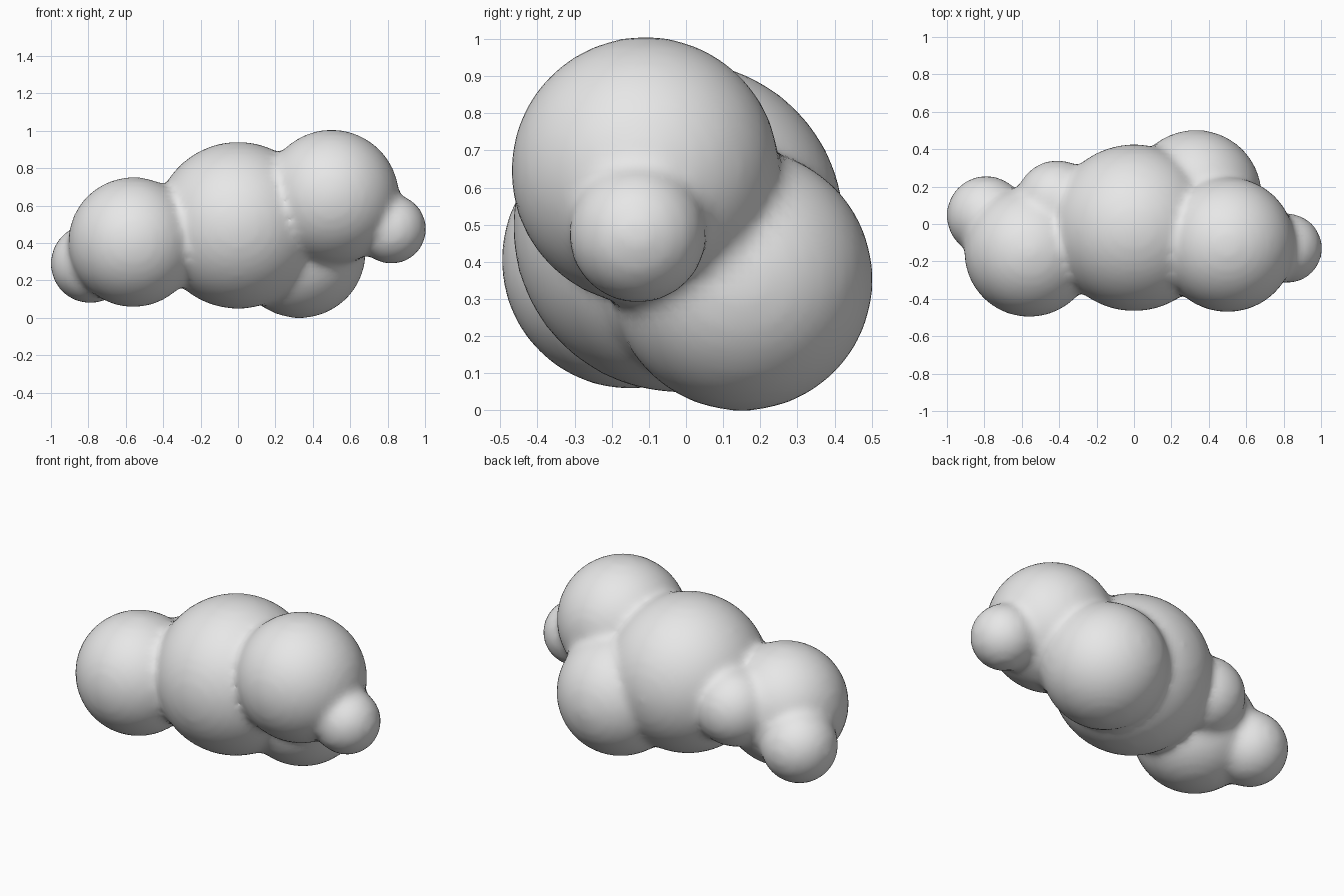
import bpy, bmesh
from mathutils import Matrix

if "Cube" in bpy.data.objects:
    bpy.data.objects.remove(bpy.data.objects["Cube"])

# Overlapping puffs: centre x, y, z, radius
PUFFS = [
    (0.00, -0.02, 0.495, 0.447),   # middle
    (-0.56, -0.15, 0.405, 0.348),  # left
    (0.50, -0.11, 0.645, 0.362),   # upper right
    (0.33, 0.15, 0.352, 0.354),    # lower back right
    (0.82, -0.13, 0.475, 0.187),   # small right tip
    (-0.79, 0.045, 0.290, 0.213),  # small left tip
    (-0.41, 0.12, 0.45, 0.222),    # small back left
]

bm = bmesh.new()
for x, y, z, r in PUFFS:
    bmesh.ops.create_icosphere(bm, subdivisions=4, radius=r,
                               matrix=Matrix.Translation((x, y, z)))
mesh = bpy.data.meshes.new("cloud")
bm.to_mesh(mesh)
bm.free()
cloud = bpy.data.objects.new("cloud", mesh)
bpy.context.collection.objects.link(cloud)

# One flat colour
mat = bpy.data.materials.new("cloud grey")
mat.diffuse_color = (0.8, 0.8, 0.8, 1)
mat.use_nodes = True
mat.node_tree.nodes["Principled BSDF"].inputs["Base Color"].default_value = mat.diffuse_color
mesh.materials.append(mat)

# Fuse the puffs into one skin and soften the creases
remesh = cloud.modifiers.new("fuse", 'REMESH')
remesh.mode = 'VOXEL'
remesh.voxel_size = 0.025
remesh.use_smooth_shade = True
smooth = cloud.modifiers.new("soften", 'SMOOTH')
smooth.factor = 0.5
smooth.iterations = 8

bpy.context.view_layer.objects.active = cloud
cloud.select_set(True)
for name in ("fuse", "soften"):
    bpy.ops.object.modifier_apply(modifier=name)
bpy.ops.object.shade_smooth()
